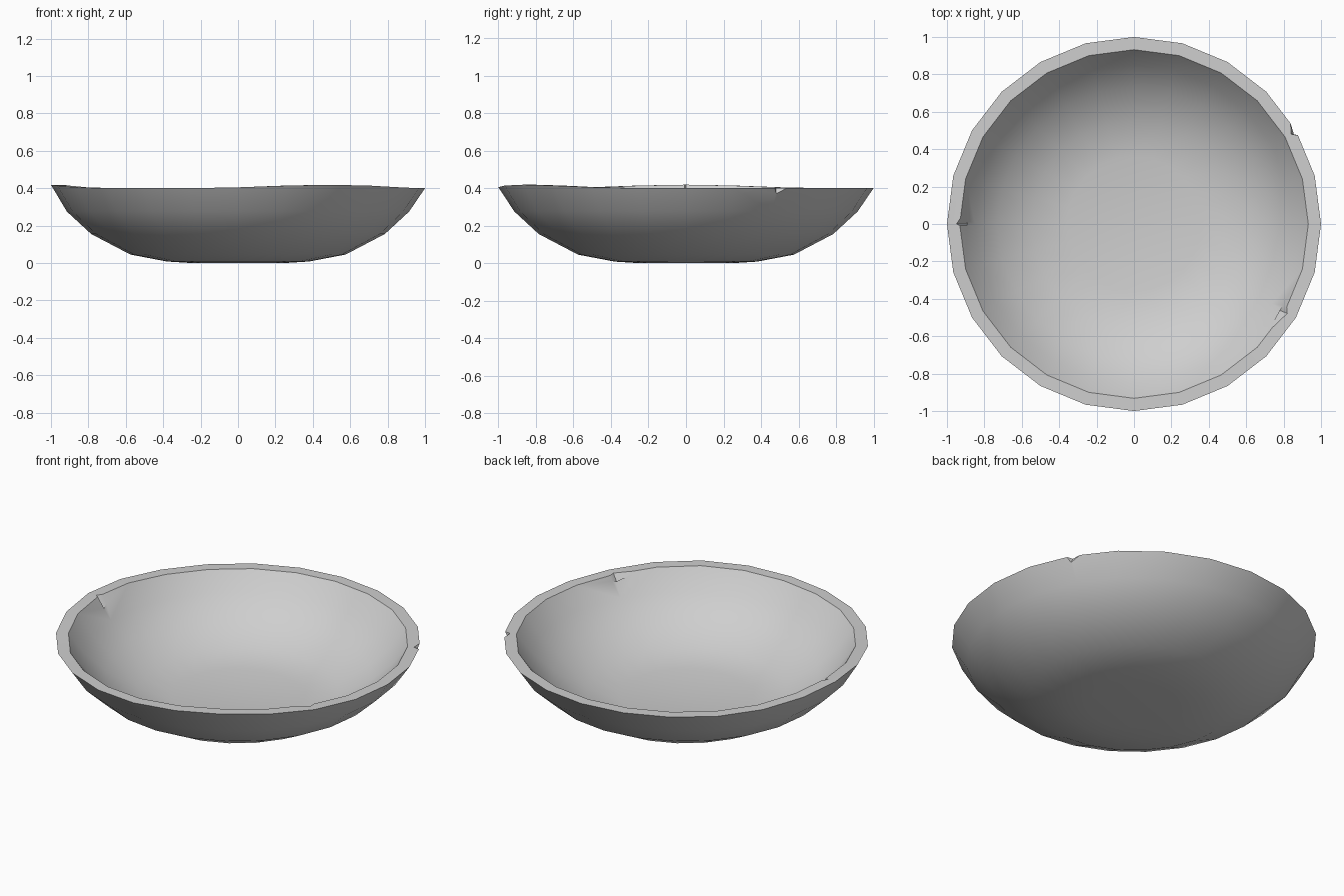
import bpy, bmesh, math
from mathutils import Vector

if "Cube" in bpy.data.objects:
    bpy.data.objects.remove(bpy.data.objects["Cube"], do_unlink=True)

clay = bpy.data.materials.new("grey_clay")
clay.use_nodes = True
GREY = (0.62, 0.62, 0.62, 1)
clay.diffuse_color = GREY
clay.node_tree.nodes["Principled BSDF"].inputs["Base Color"].default_value = GREY


def add_object(name, bm):
    bmesh.ops.recalc_face_normals(bm, faces=bm.faces)
    mesh = bpy.data.meshes.new(name)
    bm.to_mesh(mesh)
    bm.free()
    mesh.materials.append(clay)
    obj = bpy.data.objects.new(name, mesh)
    bpy.context.collection.objects.link(obj)
    return obj


# Bowl wall: outer curve up to the rim, then inner curve back to the middle
outer = [(0, 0), (0.25, 0), (0.38, 0.008), (0.575, 0.045),
         (0.785, 0.155), (0.915, 0.275), (1, 0.4)]
inner = [(0.932, 0.4), (0.85, 0.295), (0.73, 0.19),
         (0.55, 0.095), (0.36, 0.062), (0, 0.055)]
bm = bmesh.new()
verts = [bm.verts.new((r, 0, z)) for r, z in outer + inner]
edges = [bm.edges.new(pair) for pair in zip(verts, verts[1:])]
bmesh.ops.spin(bm, geom=verts + edges, cent=(0, 0, 0), axis=(0, 0, 1),
               angle=math.tau, steps=24, use_duplicate=False)
bmesh.ops.remove_doubles(bm, verts=bm.verts, dist=0.0005)

# Hand-made rim: two gentle rises
for v in bm.verts:
    if v.co.z > 0.39:
        for centre in (math.radians(-60), math.pi):
            away = abs(math.remainder(math.atan2(v.co.y, v.co.x) - centre, math.tau))
            if away < math.pi / 4:
                v.co.z += 0.018 * math.cos(2 * away) ** 2
bowl = add_object("bowl", bm)

# Chips broken out of the rim: three corners above the rim and a low point
chips = {
    "outer_chip": [(0.92, 0.465, 0.43), (0.825, 0.48, 0.43), (0.82, 0.58, 0.43), (0.87, 0.48, 0.34)],
    "inner_chip": [(0.83, -0.4, 0.43), (0.837, -0.485, 0.43), (0.71, -0.6, 0.43), (0.775, -0.46, 0.34)],
    "side_chip": [(-0.92, 0.07, 0.44), (-0.965, 0, 0.44), (-0.91, -0.028, 0.44), (-0.885, 0, 0.33)],
}
bpy.context.view_layer.objects.active = bowl
for name, corners in chips.items():
    bm = bmesh.new()
    points = [bm.verts.new(Vector(c)) for c in corners]
    bmesh.ops.convex_hull(bm, input=points)
    cutter = add_object(name, bm)
    cutter.hide_render = True
    cut = bowl.modifiers.new(name, "BOOLEAN")
    cut.operation = "DIFFERENCE"
    cut.solver = "EXACT"
    cut.object = cutter
    bpy.ops.object.modifier_apply(modifier=cut.name)
    bpy.data.objects.remove(cutter, do_unlink=True)

# Smooth walls with crisp rim and chip edges
bpy.ops.object.select_all(action="DESELECT")
bowl.select_set(True)
bpy.ops.object.shade_smooth_by_angle(angle=math.radians(35))
